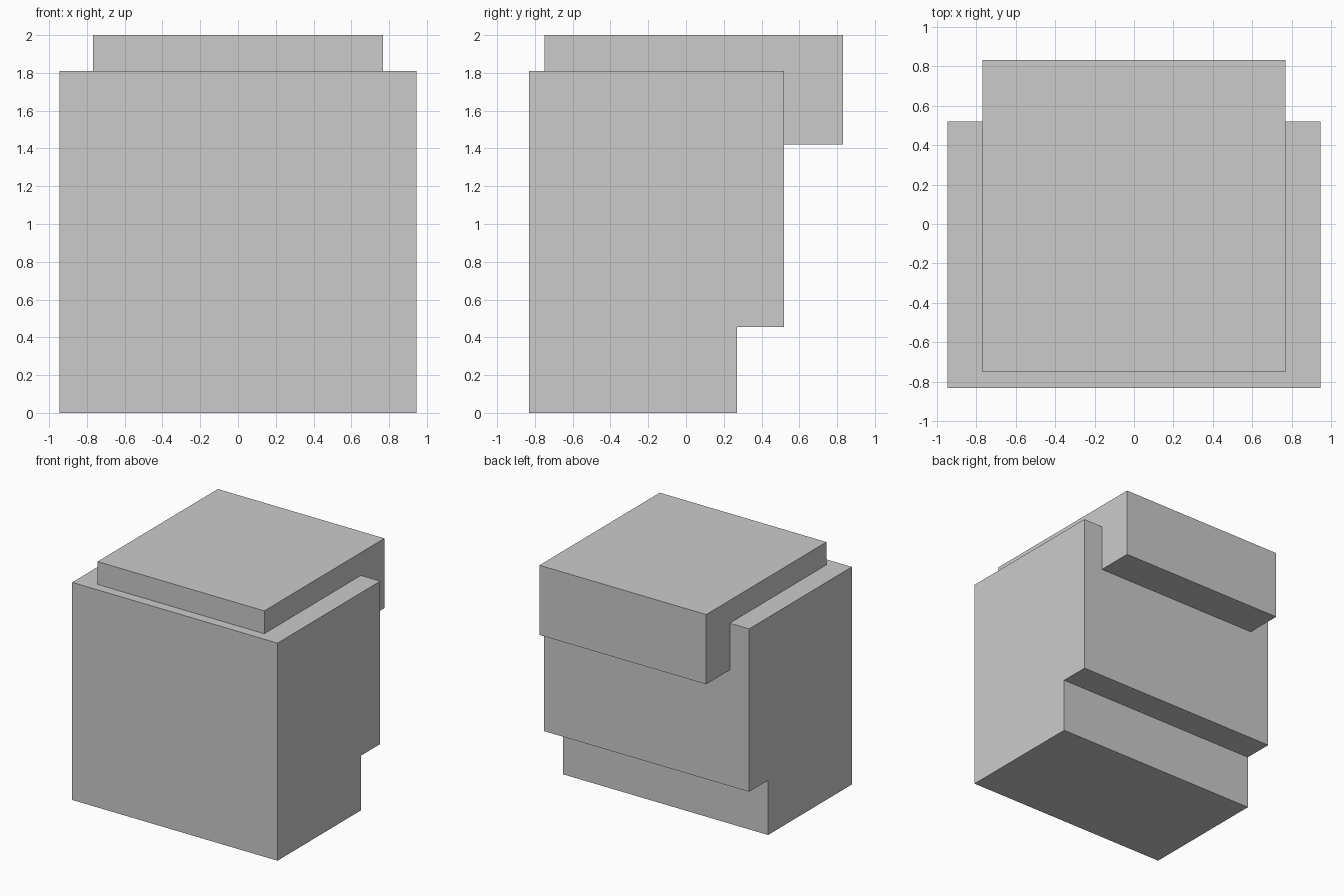
import bpy
import bmesh

if "Cube" in bpy.data.objects:
    bpy.data.objects.remove(bpy.data.objects["Cube"])


def side_extrusion(name, profile, half_width):
    """Extrude a (y, z) side profile symmetrically along x."""
    bm = bmesh.new()
    face = bm.faces.new([bm.verts.new((-half_width, y, z)) for y, z in profile])
    extruded = bmesh.ops.extrude_face_region(bm, geom=[face])["geom"]
    verts = [g for g in extruded if isinstance(g, bmesh.types.BMVert)]
    bmesh.ops.translate(bm, verts=verts, vec=(2 * half_width, 0, 0))
    if face.is_valid and len(bm.faces) < len(profile) + 2:
        raise RuntimeError("open extrusion")
    bmesh.ops.recalc_face_normals(bm, faces=bm.faces)
    mesh = bpy.data.meshes.new(name)
    bm.to_mesh(mesh)
    bm.free()
    obj = bpy.data.objects.new(name, mesh)
    bpy.context.collection.objects.link(obj)
    return obj


# Main block, stepped in at the lower back
side_extrusion("body", [(-0.83, 0), (0.27, 0), (0.27, 0.455), (0.52, 0.455),
                        (0.52, 1.81), (-0.83, 1.81)], 0.945)

# Top slab that folds down over the back
side_extrusion("top_cover", [(-0.75, 1.81), (0.52, 1.81), (0.52, 1.42),
                             (0.83, 1.42), (0.83, 2.0), (-0.75, 2.0)], 0.767)
